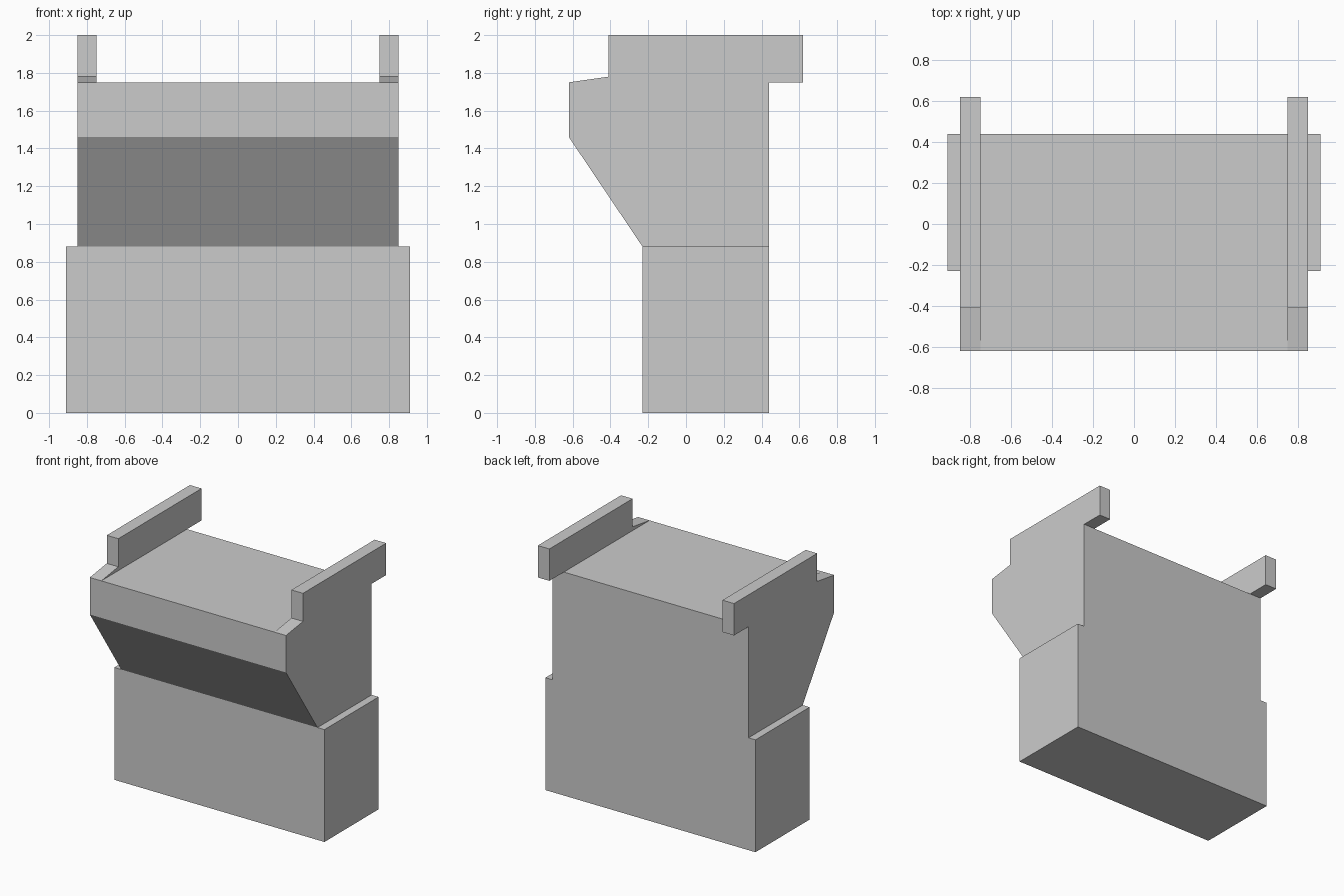
import bpy, bmesh

if "Cube" in bpy.data.objects:
    bpy.data.objects.remove(bpy.data.objects["Cube"])


def extrude_profile(name, profile, x0, x1):
    """Solid made by sweeping a (y, z) profile from x0 to x1."""
    bm = bmesh.new()
    face = bm.faces.new([bm.verts.new((x0, y, z)) for y, z in profile])
    swept = bmesh.ops.extrude_face_region(bm, geom=[face])["geom"]
    verts = [g for g in swept if isinstance(g, bmesh.types.BMVert)]
    bmesh.ops.translate(bm, verts=verts, vec=(x1 - x0, 0, 0))
    bmesh.ops.recalc_face_normals(bm, faces=bm.faces[:])
    mesh = bpy.data.meshes.new(name)
    bm.to_mesh(mesh)
    bm.free()
    obj = bpy.data.objects.new(name, mesh)
    bpy.context.collection.objects.link(obj)
    return obj


def rect(y0, y1, z0, z1):
    return [(y0, z0), (y1, z0), (y1, z1), (y0, z1)]


# Wide lower block
extrude_profile("base_block", rect(-0.23, 0.44, 0, 0.88), -0.91, 0.91)

# Upper body with overhanging front and full-height side cheeks
body = extrude_profile("upper_body", [
    (-0.23, 0.88), (0.44, 0.88), (0.44, 1.75), (0.62, 1.75), (0.62, 2.0),
    (-0.41, 2.0), (-0.41, 1.78), (-0.62, 1.75), (-0.62, 1.46)], -0.85, 0.85)

# Open channel between the two side rails
cutter = extrude_profile("channel_cutter", rect(-0.8, 0.8, 1.75, 2.2), -0.75, 0.75)
cutter.hide_render = True
mod = body.modifiers.new("channel", "BOOLEAN")
mod.operation = "DIFFERENCE"
mod.solver = "EXACT"
mod.object = cutter
bpy.context.view_layer.objects.active = body
bpy.ops.object.modifier_apply(modifier=mod.name)
bpy.data.objects.remove(cutter, do_unlink=True)
